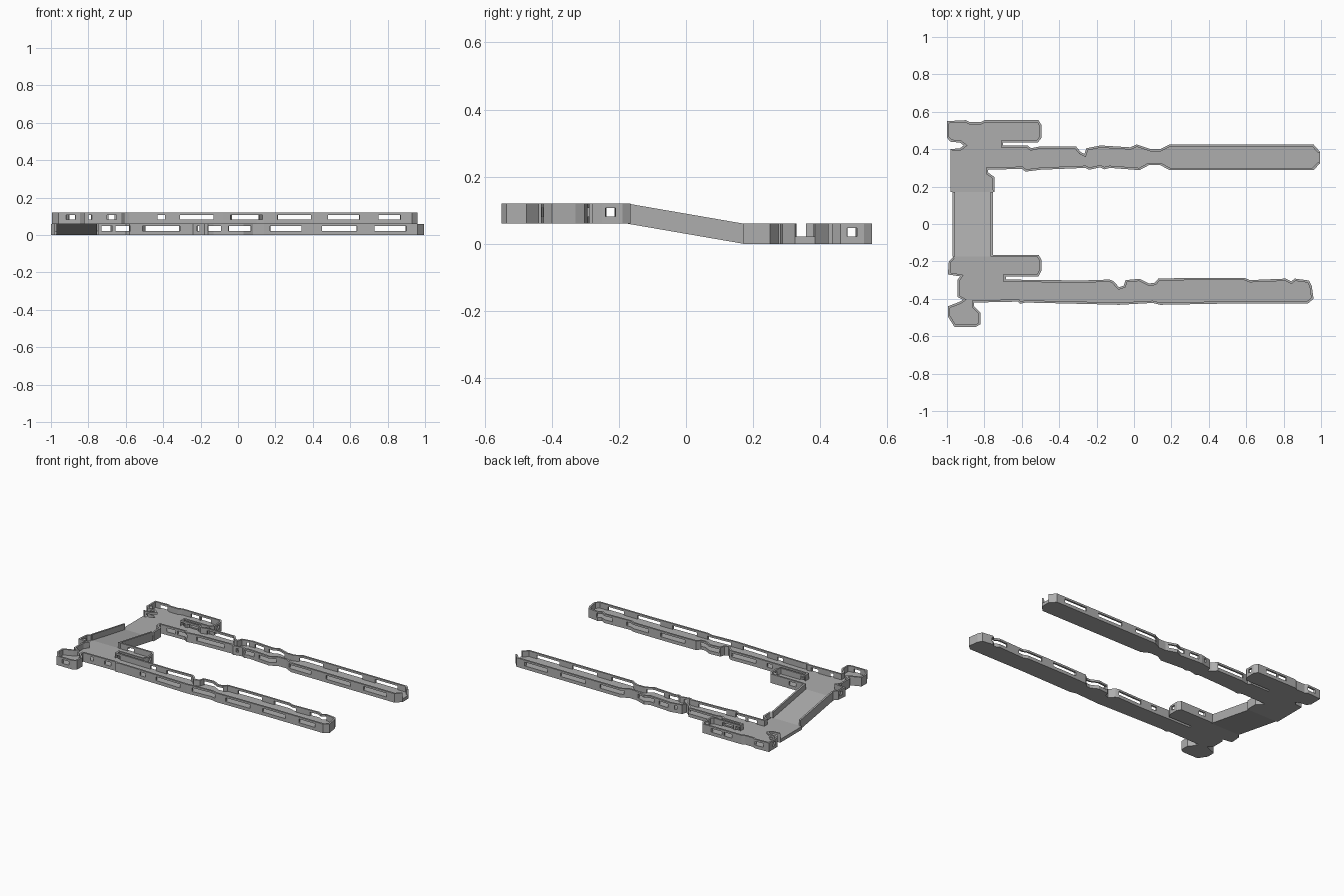
import bpy, bmesh
from mathutils import Vector

if "Cube" in bpy.data.objects:
    bpy.data.objects.remove(bpy.data.objects["Cube"])

FLOOR, SILL, TOP, THICK = 0.022, 0.047, 0.06, 0.012

grey = bpy.data.materials.new("tray grey")
grey.diffuse_color = (0.42, 0.42, 0.42, 1)
grey.use_nodes = True
grey.node_tree.nodes["Principled BSDF"].inputs["Base Color"].default_value = grey.diffuse_color


def finish(name, bm):
    bmesh.ops.remove_doubles(bm, verts=bm.verts, dist=1e-5)
    me = bpy.data.meshes.new(name)
    bm.to_mesh(me)
    bm.free()
    me.materials.append(grey)
    ob = bpy.data.objects.new(name, me)
    bpy.context.collection.objects.link(ob)
    return ob


def floor(name, pts, z):
    bm = bmesh.new()
    lo = [bm.verts.new((x, y, z)) for x, y in pts]
    hi = [bm.verts.new((x, y, z + FLOOR)) for x, y in pts]
    bm.faces.new(hi[::-1])
    bm.faces.new(lo)
    for i in range(len(pts)):
        j = (i + 1) % len(pts)
        bm.faces.new((lo[i], hi[i], hi[j], lo[j]))
    bmesh.ops.recalc_face_normals(bm, faces=bm.faces)
    bmesh.ops.triangulate(bm, faces=[f for f in bm.faces if len(f.verts) > 4])
    finish(name, bm)


def inset(pts):
    """Inner corners of a clockwise outline, mitred."""
    out, n = [], len(pts)
    for i in range(n):
        p, q, r = (Vector(pts[k % n]) for k in (i - 1, i, i + 1))
        d1, d2 = (q - p).normalized(), (r - q).normalized()
        n1, n2 = Vector((d1.y, -d1.x)), Vector((d2.y, -d2.x))
        m = (n1 + n2).normalized()
        out.append(q + m * THICK / max(0.6, m.dot(n1)))
    return out


def walls(name, pts, z, gaps, xslots, yslots):
    """Rim standing on the outline; slots leave only the top rail."""
    bm = bmesh.new()
    inner, n = inset(pts), len(pts)

    def quad(*c):
        bm.faces.new([bm.verts.new(v) for v in c])

    for i in range(n):
        if i in gaps:
            continue
        j = (i + 1) % n
        a, b, ia, ib = Vector(pts[i]), Vector(pts[j]), inner[i], inner[j]
        ax = 0 if abs(b.x - a.x) > abs(b.y - a.y) else 1
        slots = yslots if ax else xslots
        span = b[ax] - a[ax]
        cuts = sorted({0.0, 1.0} | {t for s in slots for v in s
                                    if 0.001 < (t := (v - a[ax]) / span) < 0.999})
        for t0, t1 in zip(cuts, cuts[1:]):
            mid = a[ax] + span * (t0 + t1) / 2
            slot = any(s[0] < mid < s[1] for s in slots)
            z0, z1 = z + (SILL if slot else FLOOR), z + TOP
            p0, p1 = a.lerp(b, t0), a.lerp(b, t1)
            q0, q1 = ia.lerp(ib, t0), ia.lerp(ib, t1)
            at = lambda p, h: (p.x, p.y, h)
            quad(at(p0, z0), at(p0, z1), at(p1, z1), at(p1, z0))
            quad(at(q0, z0), at(q1, z0), at(q1, z1), at(q0, z1))
            quad(at(p0, z1), at(q0, z1), at(q1, z1), at(p1, z1))
            if slot:
                quad(at(p0, z0), at(p1, z0), at(q1, z0), at(q0, z0))
                continue
            # jambs beside slots and free wall ends
            if t0 > 0 or (i - 1) % n in gaps:
                quad(at(p0, z0), at(q0, z0), at(q0, z1), at(p0, z1))
            if t1 < 1 or j in gaps:
                quad(at(p1, z0), at(p1, z1), at(q1, z1), at(q1, z0))
    finish(name, bm)


# outlines, clockwise seen from above
LOWER = [(-1, .55), (-.9, .555), (-.88, .545), (-.82, .545), (-.8, .555), (-.51, .555),
         (-.495, .53), (-.495, .46), (-.515, .435), (-.70, .435), (-.70, .42), (-.57, .42),
         (-.55, .405), (-.5, .415), (-.31, .415), (-.285, .385), (-.265, .375), (-.255, .405),
         (-.18, .42), (-.02, .41), (.015, .425), (.09, .4), (.14, .4), (.19, .425),
         (.96, .425), (.995, .385), (.995, .325), (.96, .288), (.19, .288), (.14, .315),
         (.08, .315), (.03, .288), (-.13, .3), (-.16, .292), (-.18, .303), (-.24, .29),
         (-.26, .3), (-.5, .29), (-.58, .28), (-.6, .295), (-.78, .29), (-.78, .275),
         (-.745, .25), (-.745, .172), (-.98, .172), (-.98, .4), (-.93, .405), (-.91, .42),
         (-.93, .435), (-.98, .44), (-1, .46)]
UPPER = [(-.99, -.2), (-.965, -.175), (-.76, -.175), (-.76, -.165), (-.51, -.165),
         (-.495, -.19), (-.495, -.25), (-.51, -.28), (-.685, -.28), (-.685, -.297),
         (-.45, -.3), (-.28, -.302), (-.13, -.297), (-.11, -.305), (-.08, -.338),
         (-.055, -.33), (-.045, -.3), (.03, -.293), (.08, -.318), (.11, -.315),
         (.13, -.292), (.3, -.288), (.59, -.288), (.62, -.3), (.81, -.292), (.84, -.307),
         (.86, -.292), (.935, -.302), (.95, -.33), (.96, -.4), (.93, -.425), (.52, -.425),
         (.14, -.432), (.1, -.422), (-.08, -.432), (-.28, -.427), (-.58, -.42),
         (-.61, -.427), (-.62, -.415), (-.855, -.42), (-.855, -.44), (-.82, -.475),
         (-.82, -.535), (-.845, -.55), (-.96, -.55), (-.995, -.495), (-.995, -.44),
         (-.93, -.415), (-.915, -.405), (-.945, -.39), (-.945, -.3), (-.93, -.28), (-.995, -.27)]
LOWER_SLOTS = [(-.96, -.9), (-.73, -.67), (-.655, -.575), (-.51, -.31), (-.22, -.205),
               (-.16, -.09), (-.05, .07), (.17, .34), (.45, .635), (.73, .9)]
UPPER_SLOTS = [(-.92, -.87), (-.8, -.78), (-.70, -.65), (-.43, -.39), (-.31, -.13),
               (-.04, .13), (.21, .39), (.48, .65), (.75, .87)]

floor("lower_tray_floor", LOWER, 0)
walls("lower_tray_rim", LOWER, 0, {25, 43, 44}, LOWER_SLOTS, [(.48, .51)])
floor("upper_tray_floor", UPPER, TOP)
walls("upper_tray_rim", UPPER, TOP, {1, 2}, UPPER_SLOTS, [(-.24, -.21)])


# sloping ramp between the trays, with a wall on each side
def sloped(name, x0, x1, z0, z1):
    bm = bmesh.new()
    bmesh.ops.create_cube(bm, size=1)
    for v in bm.verts:
        back = v.co.y > 0
        v.co = (x1 if v.co.x > 0 else x0, .172 if back else -.175,
                (z1 if v.co.z > 0 else z0) + (0 if back else TOP))
    finish(name, bm)


sloped("ramp_floor", -.97, -.755, 0, FLOOR)
sloped("ramp_outer_wall", -.97, -.97 + THICK, FLOOR, TOP)
sloped("ramp_inner_wall", -.755 - THICK, -.755, FLOOR, TOP)
